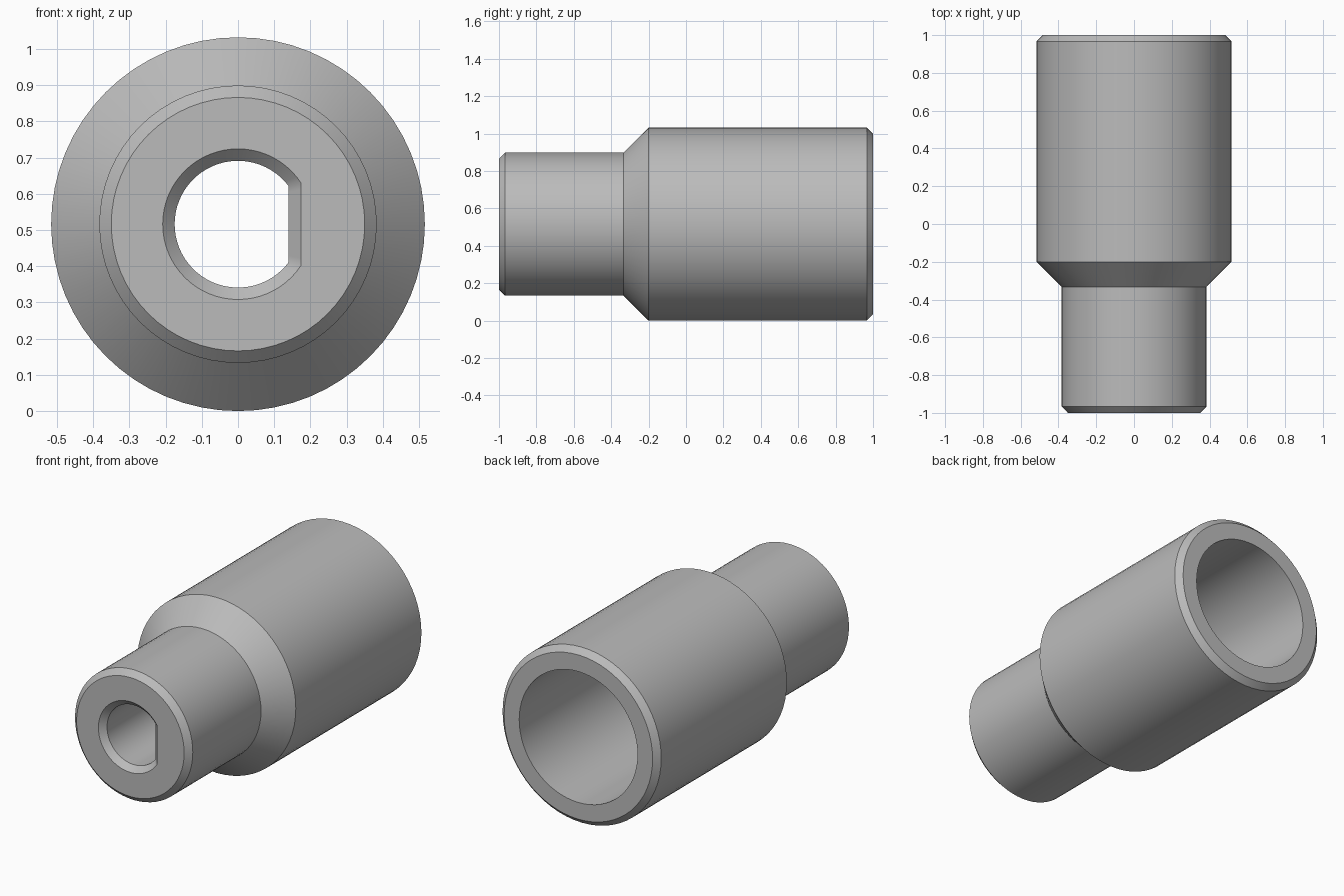
import bpy
import bmesh
import math

cube = bpy.data.objects.get("Cube")
if cube:
    bpy.data.objects.remove(cube, do_unlink=True)

SEGMENTS = 64
FLAT_SEGMENTS = 12
AXIS_Z = 0.516


def ring(bm, y, radius, flat=None):
    """Circle around the y axis, or a D shape cut off at x = flat."""
    half = math.acos(flat / radius) if flat else math.tau * FLAT_SEGMENTS / SEGMENTS / 2
    arc_segments = SEGMENTS - FLAT_SEGMENTS
    verts = []
    for i in range(SEGMENTS):
        if i < FLAT_SEGMENTS:
            t = 2 * i / FLAT_SEGMENTS - 1
            if flat:
                x, z = flat, t * radius * math.sin(half)
            else:
                x, z = radius * math.cos(t * half), radius * math.sin(t * half)
        else:
            t = (i - FLAT_SEGMENTS) / arc_segments
            angle = half + t * (math.tau - 2 * half)
            x, z = radius * math.cos(angle), radius * math.sin(angle)
        verts.append(bm.verts.new((x, y, AXIS_Z + z)))
    return verts


bm = bmesh.new()
rings = [ring(bm, *section) for section in (
    # outer skin, front to back
    (-1, 0.35), (-0.967, 0.383), (-0.333, 0.383),
    (-0.2, 0.516), (0.967, 0.516), (1, 0.483),
    # wide rear socket
    (1, 0.385), (-0.2, 0.385),
    # D-shaped shaft bore with chamfered mouth
    (-0.2, 0.175, 0.14), (-0.967, 0.175, 0.14), (-1, 0.208, 0.174),
)]
for a, b in zip(rings, rings[1:] + rings[:1]):
    for i in range(SEGMENTS):
        j = (i + 1) % SEGMENTS
        bm.faces.new((a[i], a[j], b[j], b[i]))
bmesh.ops.recalc_face_normals(bm, faces=bm.faces)

mesh = bpy.data.meshes.new("shaft_adapter")
bm.to_mesh(mesh)
bm.free()

# Plain grey metal
grey = bpy.data.materials.new("grey metal")
grey.use_nodes = True
colour = (0.5, 0.5, 0.5, 1)
grey.diffuse_color = colour
grey.node_tree.nodes["Principled BSDF"].inputs["Base Color"].default_value = colour
mesh.materials.append(grey)

adapter = bpy.data.objects.new("shaft_adapter", mesh)
bpy.context.collection.objects.link(adapter)
bpy.ops.object.select_all(action="DESELECT")
adapter.select_set(True)
bpy.context.view_layer.objects.active = adapter
bpy.ops.object.shade_smooth_by_angle(angle=math.radians(30))
